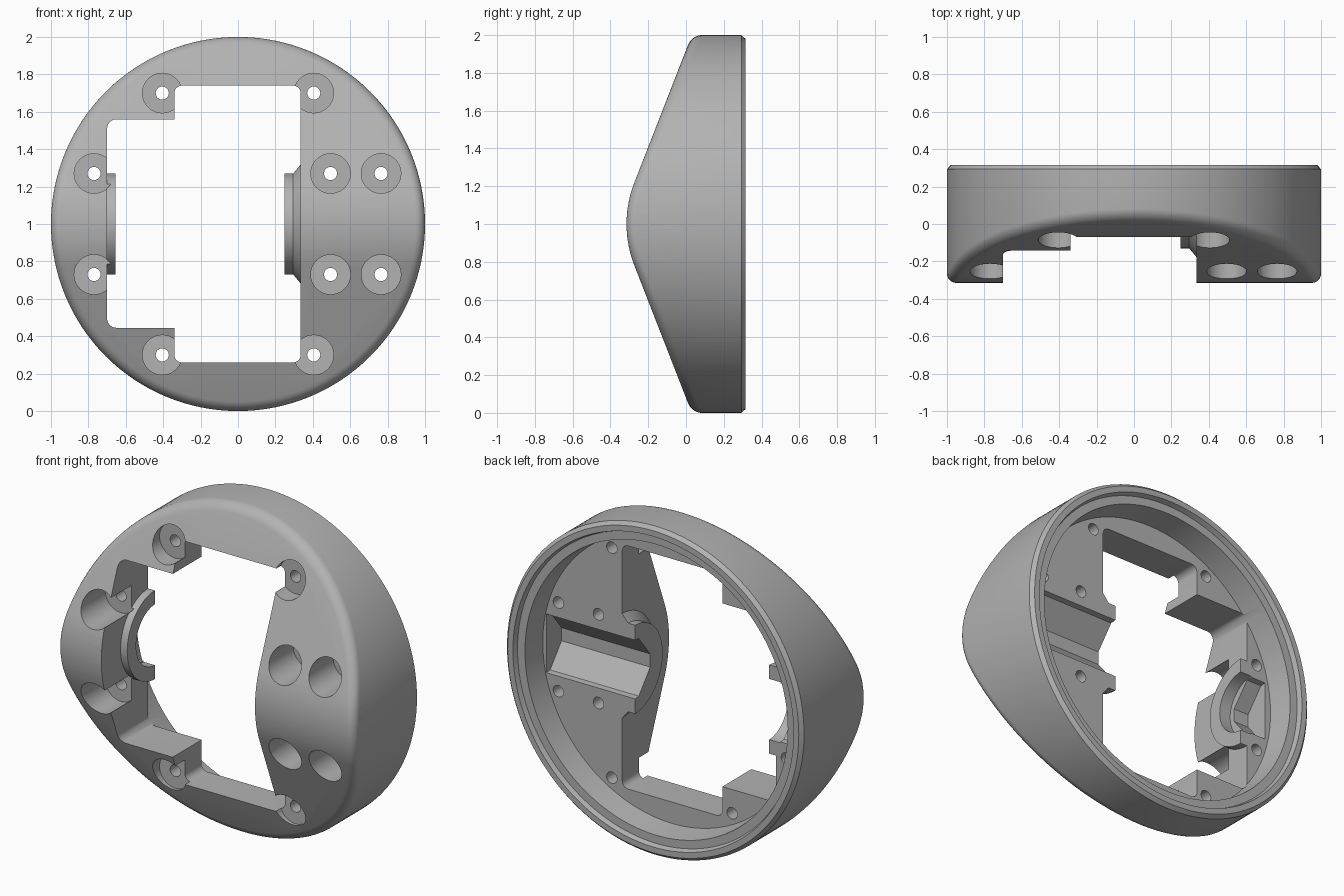
import bpy, bmesh, math
from mathutils import Matrix, Vector

if "Cube" in bpy.data.objects:
    bpy.data.objects.remove(bpy.data.objects["Cube"], do_unlink=True)

FLOOR = 0.135        # y of the recessed back floor
BORE_FLOOR = -0.025  # y of the screw seats
BACK = 0.315         # y of the rear rim
FILLET = 0.05
CREST = 0.218        # half height of the rounded ridge
STRIPS = 8           # flat strips on each half of the ridge

grey = bpy.data.materials.new("plain_grey")
grey.use_nodes = True
grey.diffuse_color = (0.45, 0.45, 0.45, 1)
grey.node_tree.nodes["Principled BSDF"].inputs["Base Color"].default_value = (0.45, 0.45, 0.45, 1)


def finish(bm, name):
    bmesh.ops.recalc_face_normals(bm, faces=bm.faces[:])
    mesh = bpy.data.meshes.new(name)
    bm.to_mesh(mesh)
    bm.free()
    mesh.materials.append(grey)
    obj = bpy.data.objects.new(name, mesh)
    bpy.context.collection.objects.link(obj)
    return obj


def select(obj):
    bpy.ops.object.select_all(action='DESELECT')
    obj.select_set(True)
    bpy.context.view_layer.objects.active = obj


def combine(body, tool, operation):
    tool.hide_render = True
    mod = body.modifiers.new(operation.lower(), 'BOOLEAN')
    mod.operation, mod.object, mod.solver = operation, tool, 'EXACT'
    select(body)
    bpy.ops.object.modifier_apply(modifier=mod.name)
    bpy.data.objects.remove(tool, do_unlink=True)


def ridge(z):
    """Front face: two slopes joined by a ridge made of flat strips."""
    d, radius = abs(z - 1), 0.6
    if d >= CREST:
        return -0.359 + 0.39 * d
    position = d / CREST * STRIPS
    k = int(position)
    low, high = [-BACK + radius - math.sqrt(radius ** 2 - (CREST * n / STRIPS) ** 2)
                 for n in (k, k + 1)]
    return low + (high - low) * (position - k)


def make_shell():
    # Profile of radius and y, from the front cap round to the back floor
    arc = [i * math.pi / 12 for i in range(7)]
    profile = [(1 - FILLET + FILLET * math.sin(a), FILLET * (1 - math.cos(a))) for a in arc]
    profile += [(1, 0.293), (0.98, BACK), (0.945, BACK), (0.935, 0.285),
                (0.885, 0.285), (0.87, FLOOR)]
    bm = bmesh.new()
    steps = 128
    rings = []
    for r, y in profile:
        rings.append([bm.verts.new((r * math.cos(t * math.tau / steps), y,
                                    1 + r * math.sin(t * math.tau / steps)))
                      for t in range(steps)])
    for a, b in zip(rings, rings[1:]):
        for i in range(steps):
            j = (i + 1) % steps
            bm.faces.new((a[i], a[j], b[j], b[i]))
    bm.faces.new(rings[0])
    bm.faces.new(rings[-1])
    # Slice the front into strips, then push it out to the ridge
    for k in range(-STRIPS, STRIPS + 1):
        front = {f for f in bm.faces if all(v.co.y < FILLET + 0.001 for v in f.verts)}
        geom = list(front) + list({e for f in front for e in f.edges}) \
            + list({v for f in front for v in f.verts})
        bmesh.ops.bisect_plane(bm, geom=geom, dist=1e-5,
                               plane_co=(0, 0, 1 + CREST * k / STRIPS), plane_no=(0, 0, 1))
    for v in bm.verts:
        if v.co.y < FILLET + 0.001:
            v.co.y += ridge(v.co.z)
    bmesh.ops.triangulate(bm, faces=bm.faces[:])
    return finish(bm, "housing")


def rounded_box(x0, x1, z0, z1, radius):
    bm = bmesh.new()
    bmesh.ops.create_cube(bm, size=1)
    for v in bm.verts:
        v.co = Vector(((x0 + x1) / 2 + v.co.x * (x1 - x0), v.co.y * 2,
                       (z0 + z1) / 2 + v.co.z * (z1 - z0)))
    edges = [e for e in bm.edges if abs(e.verts[0].co.y - e.verts[1].co.y) > 1]
    bmesh.ops.bevel(bm, geom=edges, offset=radius, segments=6, profile=0.5, affect='EDGES')
    return finish(bm, "opening_cutter")


def y_cylinder(x, z, r, y0, y1):
    bm = bmesh.new()
    matrix = Matrix.Translation((x, (y0 + y1) / 2, z)) @ Matrix.Rotation(math.pi / 2, 4, 'X')
    bmesh.ops.create_cone(bm, cap_ends=True, segments=40, radius1=r, radius2=r,
                          depth=y1 - y0, matrix=matrix)
    return finish(bm, "screw_cutter")


def x_half_round(x0, x1, r0, r1, back=FLOOR):
    """Half cylinder or cone along x, bulging to the front."""
    bm = bmesh.new()
    matrix = Matrix.Translation(((x0 + x1) / 2, 0.14, 1)) @ Matrix.Rotation(math.pi / 2, 4, 'Y')
    bmesh.ops.create_cone(bm, cap_ends=True, segments=64, radius1=r0, radius2=r1,
                          depth=x1 - x0, matrix=matrix)
    geom = bm.verts[:] + bm.edges[:] + bm.faces[:]
    bmesh.ops.bisect_plane(bm, geom=geom, plane_co=(0, back, 0),
                           plane_no=(0, 1, 0), clear_outer=True)
    bmesh.ops.holes_fill(bm, edges=[e for e in bm.edges if e.is_boundary])
    return finish(bm, "collar")


def trough(x0, x1):
    """Straight pocket along x with sloping walls, open to the back."""
    half = [(0.25, 0.19), (0.10, 0.175), (-0.01, 0.04)]
    outline = [(y, 1 + h) for y, h in half] + [(y, 1 - h) for y, h in reversed(half)]
    bm = bmesh.new()
    start, end = [[bm.verts.new((x, y, z)) for y, z in outline] for x in (x0, x1)]
    bm.faces.new(start)
    bm.faces.new(end)
    for i in range(len(outline)):
        bm.faces.new((start[i - 1], start[i], end[i], end[i - 1]))
    return finish(bm, "trough_cutter")


body = make_shell()

# Central window and its side bay
combine(body, rounded_box(-0.34, 0.335, 0.26, 1.74, 0.04), 'DIFFERENCE')
combine(body, rounded_box(-0.70, 0.0, 0.445, 1.56, 0.05), 'DIFFERENCE')

# Pivot collars on both sides of the window
combine(body, x_half_round(0.248, 0.40, 0.27, 0.27), 'UNION')
combine(body, x_half_round(0.295, 0.345, 0.27, 0.33), 'UNION')
combine(body, x_half_round(-0.75, -0.655, 0.27, 0.27), 'UNION')

# Pockets behind the collars
combine(body, trough(0.2, 0.845), 'DIFFERENCE')
combine(body, trough(-0.83, -0.6), 'DIFFERENCE')
combine(body, x_half_round(-0.73, -0.6, 0.185, 0.185, 0.25), 'DIFFERENCE')

# Screw seats and through holes, mirrored above and below the ridge
for x, dz in ((-0.405, 0.70), (0.405, 0.70), (-0.77, 0.27), (0.495, 0.27), (0.765, 0.27)):
    for side in (-1, 1):
        z = 1 + side * dz
        combine(body, y_cylinder(x, z, 0.106, -0.6, BORE_FLOOR), 'DIFFERENCE')
        combine(body, y_cylinder(x, z, 0.035, -0.5, 0.5), 'DIFFERENCE')

select(body)
bpy.ops.object.shade_smooth_by_angle(angle=math.radians(25))
